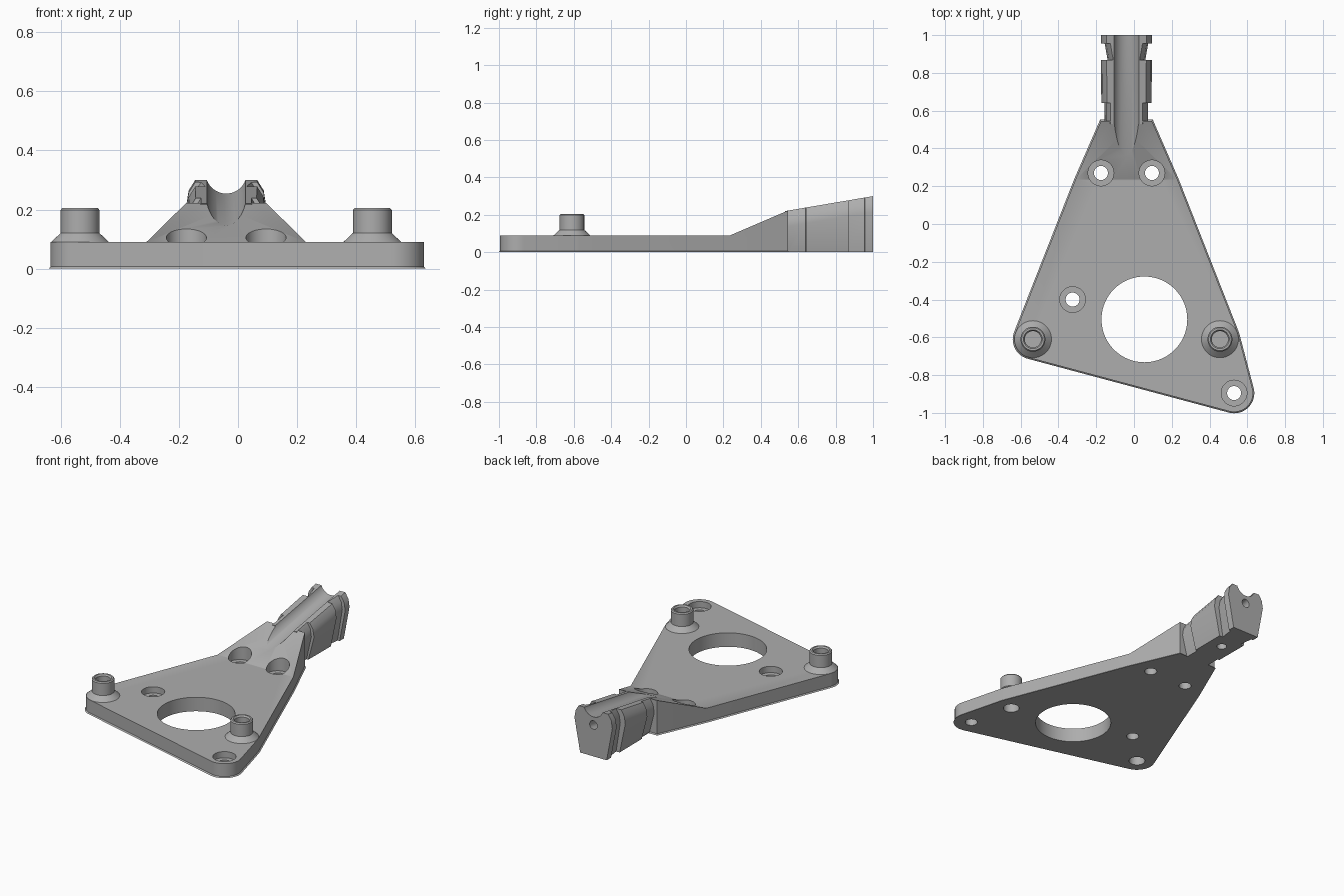
import bpy, bmesh, math
from mathutils import Vector
from mathutils.geometry import convex_hull_2d

if "Cube" in bpy.data.objects:
    bpy.data.objects.remove(bpy.data.objects["Cube"], do_unlink=True)

grey = bpy.data.materials.new("plain grey")
grey.use_nodes = True
grey.diffuse_color = (0.42, 0.42, 0.42, 1)
grey.node_tree.nodes["Principled BSDF"].inputs["Base Color"].default_value = grey.diffuse_color

CX = -0.04            # centre line of the arm
THICK = 0.09          # plate thickness
POSTS = [(-0.535, -0.61), (0.455, -0.61)]
CORNER = (0.53, -0.895)
SCREWS = [(CX - 0.135, 0.27), (CX + 0.135, 0.27), (-0.325, -0.4), CORNER]


def make_object(name, bm):
    bmesh.ops.recalc_face_normals(bm, faces=bm.faces)
    mesh = bpy.data.meshes.new(name)
    bm.to_mesh(mesh)
    bm.free()
    mesh.materials.append(grey)
    obj = bpy.data.objects.new(name, mesh)
    bpy.context.collection.objects.link(obj)
    return obj


def activate(obj):
    bpy.ops.object.select_all(action="DESELECT")
    obj.select_set(True)
    bpy.context.view_layer.objects.active = obj


def combine(target, tool, operation):
    activate(target)
    mod = target.modifiers.new("combine", "BOOLEAN")
    mod.operation, mod.solver, mod.object = operation, "EXACT", tool
    bpy.ops.object.modifier_apply(modifier=mod.name)
    bpy.data.objects.remove(tool, do_unlink=True)


def rod(start, end, radius, segments=48):
    start, end = Vector(start), Vector(end)
    axis = end - start
    bm = bmesh.new()
    bmesh.ops.create_cone(bm, cap_ends=True, segments=segments,
                          radius1=radius, radius2=radius, depth=axis.length)
    bm.transform(axis.to_track_quat("Z", "Y").to_matrix().to_4x4())
    bmesh.ops.translate(bm, vec=(start + end) / 2, verts=bm.verts)
    return make_object("cutter", bm)


def arm_top(y):
    return 0.215 + 0.17 * (y - 0.5)


def top_height(y):
    if y > 0.49:
        return arm_top(y)
    return THICK


# Plate with rounded corners and a ramp rising to the arm
points = []
for x, y in POSTS + [CORNER]:
    for i in range(64):
        a = math.tau * i / 64
        points.append(Vector((x + 0.1 * math.cos(a), y + 0.1 * math.sin(a))))
for half, y in [(0.27, 0.235), (0.135, 0.5), (0.135, 0.545)]:
    points += [Vector((CX - half, y)), Vector((CX + half, y))]
hull = [points[i] for i in convex_hull_2d(points)]

bm = bmesh.new()
lower = [bm.verts.new((p.x, p.y, 0)) for p in hull]
upper = [bm.verts.new((p.x, p.y, top_height(p.y))) for p in hull]
bottom = bm.faces.new(lower)
bm.faces.new(upper)
for i in range(len(hull)):
    j = (i + 1) % len(hull)
    bm.faces.new((lower[i], lower[j], upper[j], upper[i]))
for level in (0.235, 0.5):
    pair = [v for v in upper if abs(v.co.y - level) < 0.001]
    if len(pair) == 2:
        bmesh.ops.connect_verts(bm, verts=pair)
bmesh.ops.bevel(bm, geom=list(bottom.edges), offset=0.007, segments=1, affect="EDGES")
plate = make_object("plate_and_arm", bm)

# Arm: shield-shaped sections with two tie recesses
bm = bmesh.new()
rings = []
for y, w in [(0.53, 0.115), (0.64, 0.115), (0.641, 0.133), (0.868, 0.135),
             (0.869, 0.1), (0.955, 0.115), (0.956, 0.135), (1.0, 0.135)]:
    top = arm_top(y)
    side = [(0.7 * w, 0), (w, top - 0.085), (w - 0.008, top - 0.035), (w - 0.03, top)]
    section = side + [(-x, z) for x, z in reversed(side)]
    rings.append([bm.verts.new((CX + x, y, z)) for x, z in section])
for a, b in zip(rings, rings[1:]):
    for i in range(len(a)):
        j = (i + 1) % len(a)
        bm.faces.new((a[i], a[j], b[j], b[i]))
bm.faces.new(rings[0])
bm.faces.new(rings[-1])
combine(plate, make_object("arm", bm), "UNION")

# Rounded channel along the top of the arm
R = 0.07
cuts = [rod((CX, 0.1, arm_top(0.1) - 0.045 + R), (CX, 1.1, arm_top(1.1) - 0.045 + R), R)]

# Large opening, counterbored screw holes, sockets under the posts
cuts.append(rod((0.055, -0.505, -0.1), (0.055, -0.505, 0.2), 0.227, 96))
for x, y in SCREWS:
    cuts.append(rod((x, y, -0.1), (x, y, 0.3), 0.037))
    cuts.append(rod((x, y, 0.05), (x, y, 0.4), 0.068))
for x, y in POSTS:
    cuts.append(rod((x, y, -0.1), (x, y, 0.075), 0.048))

# Bores in the arm end and its underside
cuts.append(rod((CX, 0.74, 0.155), (CX, 1.1, 0.22), 0.027))
cuts.append(rod((CX, 0.775, -0.1), (CX, 0.775, 0.16), 0.03))
for cutter in cuts:
    combine(plate, cutter, "DIFFERENCE")

# Hollow posts with flared feet
PROFILE = [(0, 0.1), (0.043, 0.1), (0.043, 0.195), (0.05, 0.205), (0.06, 0.205),
           (0.066, 0.198), (0.066, 0.12), (0.098, THICK), (0.098, 0.08), (0, 0.08)]
parts = [plate]
for name, (x, y) in zip(("right_post", "left_post"), POSTS):
    bm = bmesh.new()
    line = [bm.verts.new((r, 0, z)) for r, z in PROFILE]
    edges = [bm.edges.new(pair) for pair in zip(line, line[1:])]
    bmesh.ops.spin(bm, geom=line + edges, axis=(0, 0, 1), cent=(0, 0, 0),
                   angle=math.tau, steps=48)
    bmesh.ops.remove_doubles(bm, verts=bm.verts, dist=0.0001)
    bmesh.ops.translate(bm, vec=(x, y, 0), verts=bm.verts)
    parts.append(make_object(name, bm))

for part in parts:
    activate(part)
    bpy.ops.object.shade_smooth_by_angle(angle=math.radians(25))
